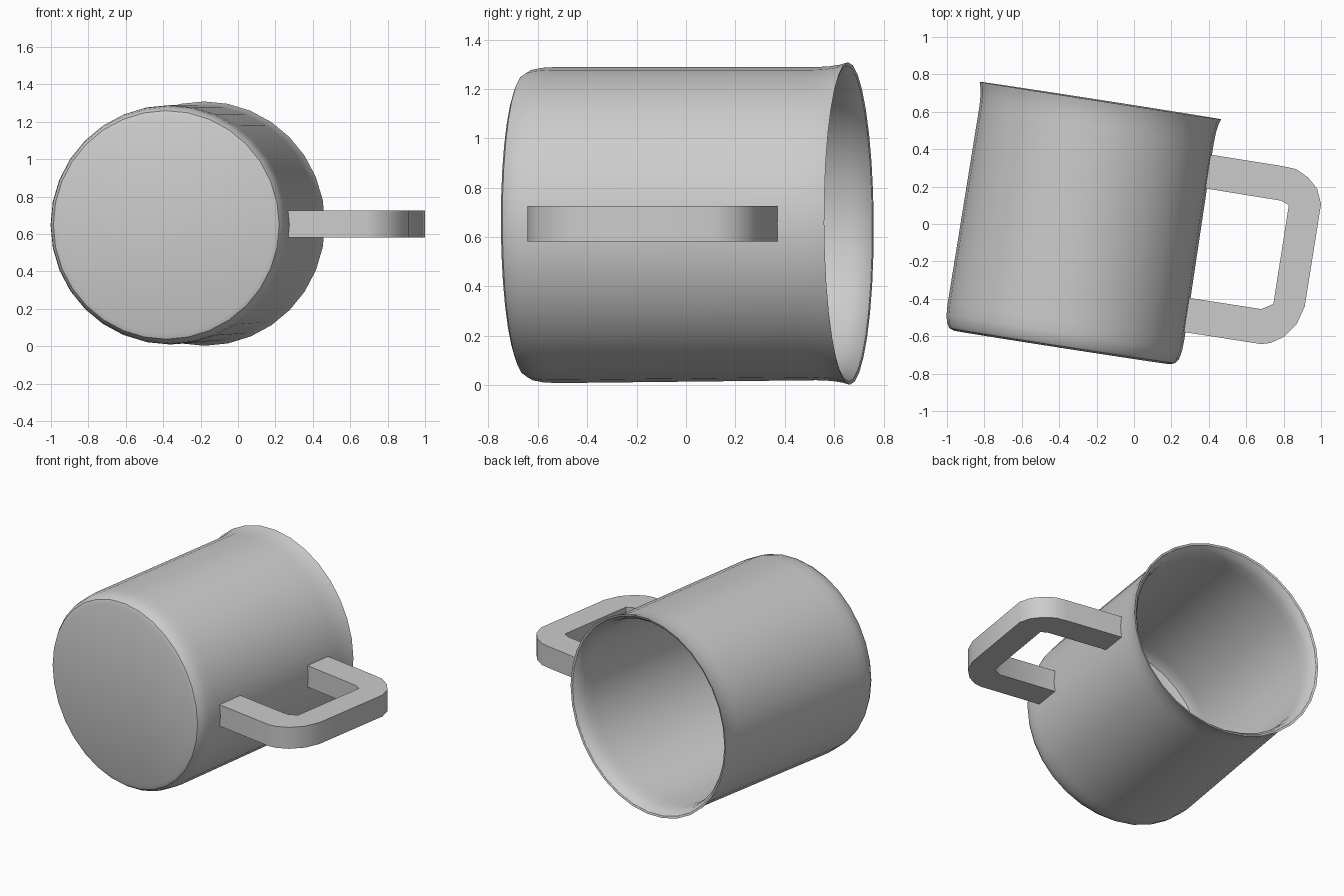
import bpy, bmesh, math
from mathutils import Matrix, Vector

cube = bpy.data.objects.get("Cube")
if cube:
    bpy.data.objects.remove(cube, do_unlink=True)

grey = bpy.data.materials.new("plain_grey")
grey.use_nodes = True
grey.diffuse_color = (0.6, 0.6, 0.6, 1)
grey.node_tree.nodes["Principled BSDF"].inputs["Base Color"].default_value = (0.6, 0.6, 0.6, 1)


def finish(bm, name):
    bmesh.ops.recalc_face_normals(bm, faces=bm.faces)
    mesh = bpy.data.meshes.new(name)
    bm.to_mesh(mesh)
    bm.free()
    mesh.materials.append(grey)
    obj = bpy.data.objects.new(name, mesh)
    bpy.context.collection.objects.link(obj)
    bpy.ops.object.select_all(action='DESELECT')
    obj.select_set(True)
    bpy.context.view_layer.objects.active = obj
    bpy.ops.object.shade_smooth_by_angle(angle=math.radians(32))
    return obj


def lathe(name, profile, sides, matrix):
    """Revolve (radius, height) points; both ends are closed with flat discs."""
    bm = bmesh.new()
    rings = []
    for r, h in profile:
        rings.append([bm.verts.new((r * math.cos(2 * math.pi * i / sides),
                                    r * math.sin(2 * math.pi * i / sides), h))
                      for i in range(sides)])
    for a, b in zip(rings, rings[1:]):
        for i in range(sides):
            j = (i + 1) % sides
            bm.faces.new((a[i], a[j], b[j], b[i]))
    bm.faces.new(rings[0])
    bm.faces.new(rings[-1])
    bm.transform(matrix)
    return finish(bm, name)


# Cup lying on its side: outer base, rounded corner, wall, flared lip, inner wall, floor
base = Vector((-0.385, -0.66, 0.648))
rim = Vector((-0.18, 0.66, 0.655))
axis = (rim - base).normalized()
side = Vector((axis.y, -axis.x, 0)).normalized()
third = axis.cross(side)
frame = Matrix.Translation(base) @ Matrix((side, third, axis)).transposed().to_4x4()
length = (rim - base).length
cup_profile = [
    (0.585, 0), (0.611, 0.010), (0.628, 0.035), (0.637, 0.08), (0.640, 0.14),
    (0.634, 1.20), (0.637, 1.26), (0.644, 1.305), (0.653, length),
    (0.640, length - 0.004), (0.619, 1.305), (0.608, 1.26), (0.604, 1.20),
    (0.606, 1.31 - 1.17), (0.602, 0.09), (0.590, 0.06), (0.570, 0.048),
]
lathe("cup", cup_profile, 32, frame)

# Handle: flat bar outline extruded upward, ends buried in the wall
outer = [(0.395, 0.373), (0.79, 0.31), (0.865, 0.294), (0.93, 0.25), (0.98, 0.187),
         (1.0, 0.107), (0.913, -0.44), (0.87, -0.535), (0.80, -0.604),
         (0.73, -0.636), (0.68, -0.642), (0.25, -0.575)]
inner = [(0.365, 0.193), (0.785, 0.125), (0.828, 0.102), (0.745, -0.428),
         (0.68, -0.455), (0.275, -0.392)]
bm = bmesh.new()
outline = bm.faces.new([bm.verts.new((x, y, 0.582)) for x, y in outer + inner[::-1]])
top = bmesh.ops.extrude_face_region(bm, geom=[outline])["geom"]
bmesh.ops.translate(bm, vec=(0, 0, 0.144),
                    verts=[v for v in top if isinstance(v, bmesh.types.BMVert)])
bmesh.ops.triangulate(bm, faces=[f for f in bm.faces if len(f.verts) > 4])
finish(bm, "handle")
